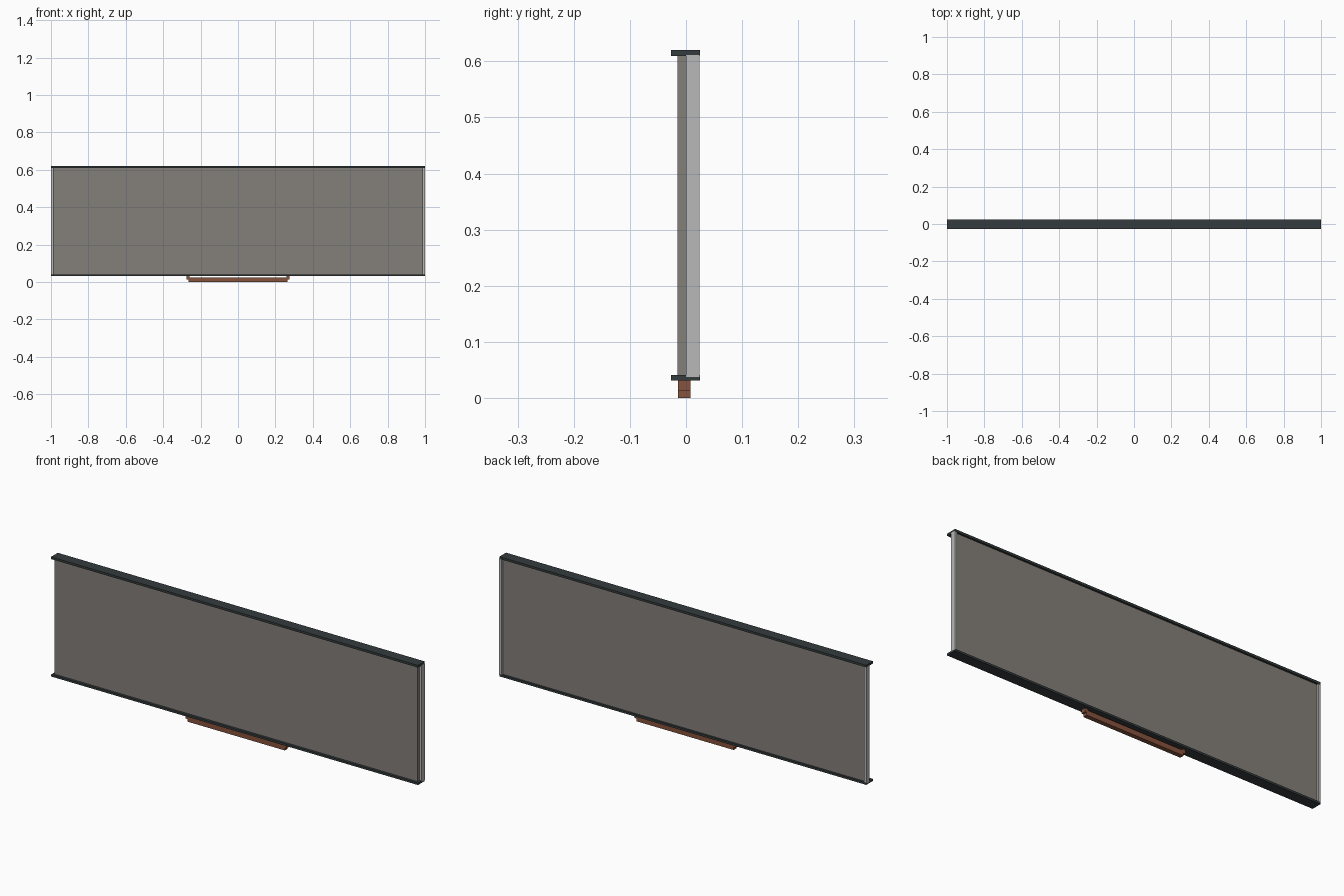
import bpy

# Remove the default object
cube = bpy.data.objects.get("Cube")
if cube:
    bpy.data.objects.remove(cube, do_unlink=True)


def material(name, colour):
    mat = bpy.data.materials.new(name)
    mat.use_nodes = True
    mat.diffuse_color = (*colour, 1)
    mat.node_tree.nodes["Principled BSDF"].inputs["Base Color"].default_value = (*colour, 1)
    return mat


def box(name, x, y, z, mat):
    """Box spanning the given (low, high) ranges."""
    spans = (x, y, z)
    bpy.ops.mesh.primitive_cube_add(size=1, location=[sum(s) / 2 for s in spans])
    obj = bpy.context.object
    obj.name = name
    obj.scale = [s[1] - s[0] for s in spans]
    bpy.ops.object.transform_apply(location=False, rotation=False, scale=True)
    obj.data.materials.append(mat)
    return obj


taupe = material("taupe panel", (0.23, 0.21, 0.19))
charcoal = material("charcoal rail", (0.035, 0.045, 0.047))
silver = material("silver trim", (0.48, 0.48, 0.48))
copper = material("copper brown handle", (0.24, 0.085, 0.045))

# Door panel
box("panel", (-0.988, 0.988), (-0.015, 0.015), (0.036, 0.612), taupe)

# Top and bottom rails
box("top_rail", (-0.999, 0.999), (-0.027, 0.025), (0.609, 0.62), charcoal)
box("bottom_rail", (-0.999, 0.999), (-0.027, 0.025), (0.031, 0.041), charcoal)

# Vertical end trims and handle mounts, one per side
for side, s in (("left", 1), ("right", -1)):
    box(side + "_end_trim", sorted((s * 0.987, s)), (0, 0.0245), (0.037, 0.611), silver)
    box(side + "_handle_mount", sorted((s * 0.258, s * 0.275)), (-0.014, 0.008),
        (0.013, 0.033), copper)

# Pull bar under the bottom rail
box("handle_bar", (-0.265, 0.265), (-0.014, 0.008), (0, 0.025), copper)
